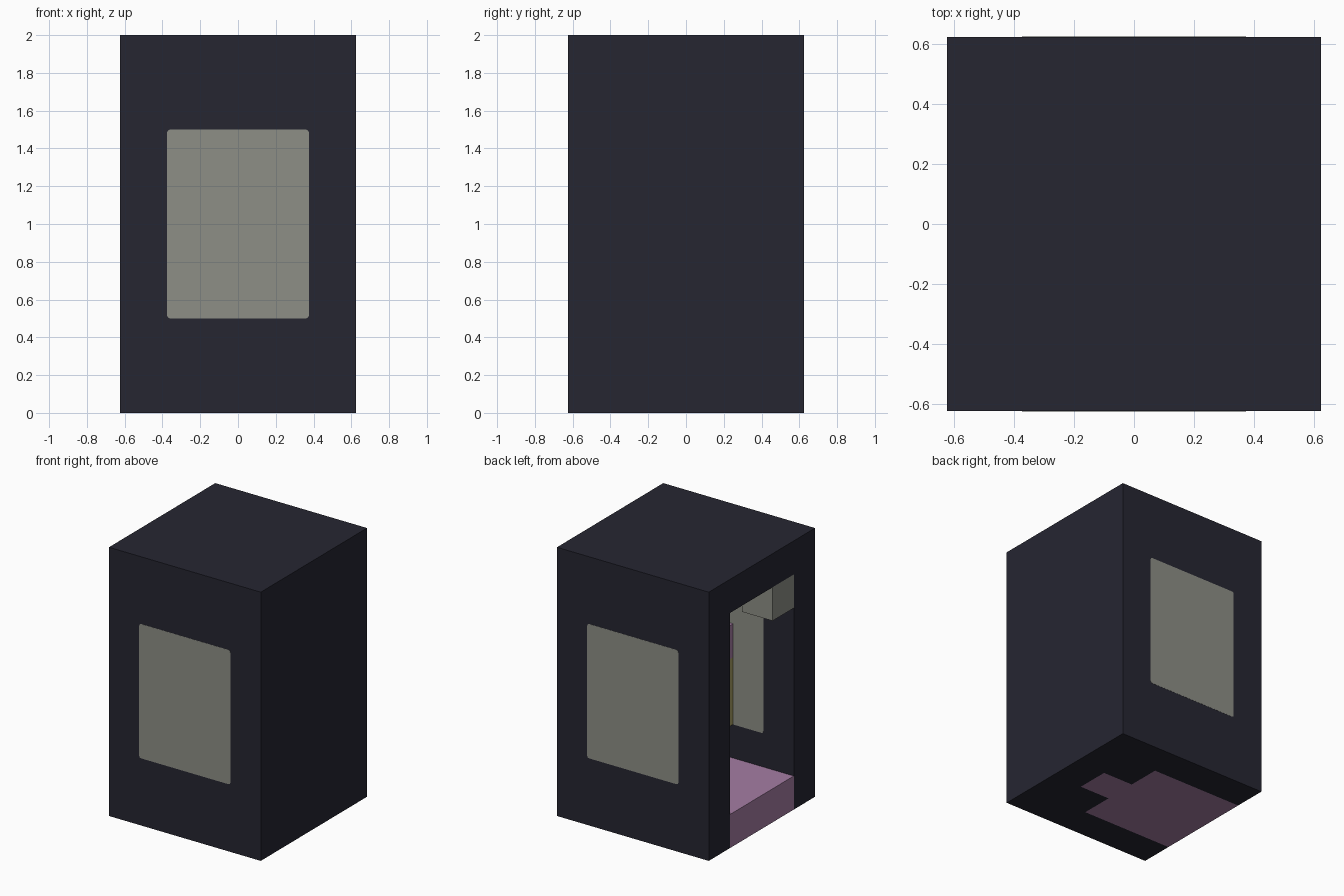
import bpy
import bmesh
from mathutils import Vector

cube = bpy.data.objects.get("Cube")
if cube:
    bpy.data.objects.remove(cube, do_unlink=True)


def material(name, rgb):
    mat = bpy.data.materials.new(name)
    mat.use_nodes = True
    color = (*rgb, 1.0)
    mat.diffuse_color = color
    mat.node_tree.nodes["Principled BSDF"].inputs["Base Color"].default_value = color
    return mat


dark = material("dark_navy", (0.019, 0.019, 0.031))
pale = material("pale_grey", (0.27, 0.275, 0.24))
pink = material("mauve_pink", (0.376, 0.205, 0.37))
yellow = material("olive_yellow", (0.376, 0.337, 0.127))

CELL = 0.25          # everything sits on a 5 x 5 x 8 block grid
HALF = 0.625


def build(name, boxes, mat):
    """One object from boxes given as (x, y, z) grid ranges."""
    bm = bmesh.new()
    for ranges in boxes:
        lo = Vector([r[0] * CELL for r in ranges]) - Vector((HALF, HALF, 0))
        hi = Vector([r[1] * CELL for r in ranges]) - Vector((HALF, HALF, 0))
        part = bmesh.ops.create_cube(bm, size=1)["verts"]
        bmesh.ops.scale(bm, vec=hi - lo, verts=part)
        bmesh.ops.translate(bm, vec=(lo + hi) / 2, verts=part)
    mesh = bpy.data.meshes.new(name)
    bm.to_mesh(mesh)
    bm.free()
    mesh.materials.append(mat)
    obj = bpy.data.objects.new(name, mesh)
    bpy.context.collection.objects.link(obj)
    return obj


# Booth shell: the doorway is the open -x side
build("front_wall", [((0, 5), (0, 1), (0, 7))], dark)
build("back_wall", [((0, 5), (4, 5), (0, 7))], dark)
build("side_wall", [((4, 5), (1, 4), (0, 7))], dark)
build("roof", [((0, 5), (0, 5), (7, 8))], dark)

# Floor with a tongue running between the corner posts
build("floor", [((0, 3), (1, 4), (0, 1)), ((3, 4), (2, 3), (0, 1))], pink)

# Corner posts and the coloured blocks in front of them, on both sides
for side, row in (("front", 1), ("back", 3)):
    y = (row, row + 1)
    build(side + "_corner_post", [((3, 4), y, (0, 5))], dark)
    build(side + "_panel_lower", [((2, 3), y, (2, 4))], yellow)
    build(side + "_panel_upper", [((2, 3), y, (4, 5))], pink)

# Lamp block in the upper corner of the doorway
build("door_lamp", [((0, 1), (1, 2), (6, 7))], pale)

# Windows through the walls, corners slightly rounded
LIP = 0.004
for side, row in (("front", 0), ("back", 4)):
    pane = build(side + "_window", [((1, 4), (row - LIP, row + 1 + LIP), (2, 6))], pale)
    bm = bmesh.new()
    bm.from_mesh(pane.data)
    corners = [e for e in bm.edges
               if abs(e.verts[0].co.y - e.verts[1].co.y) > 0.1]
    bmesh.ops.bevel(bm, geom=corners, offset=0.015, segments=2,
                    profile=0.5, affect='EDGES')
    bm.to_mesh(pane.data)
    bm.free()
